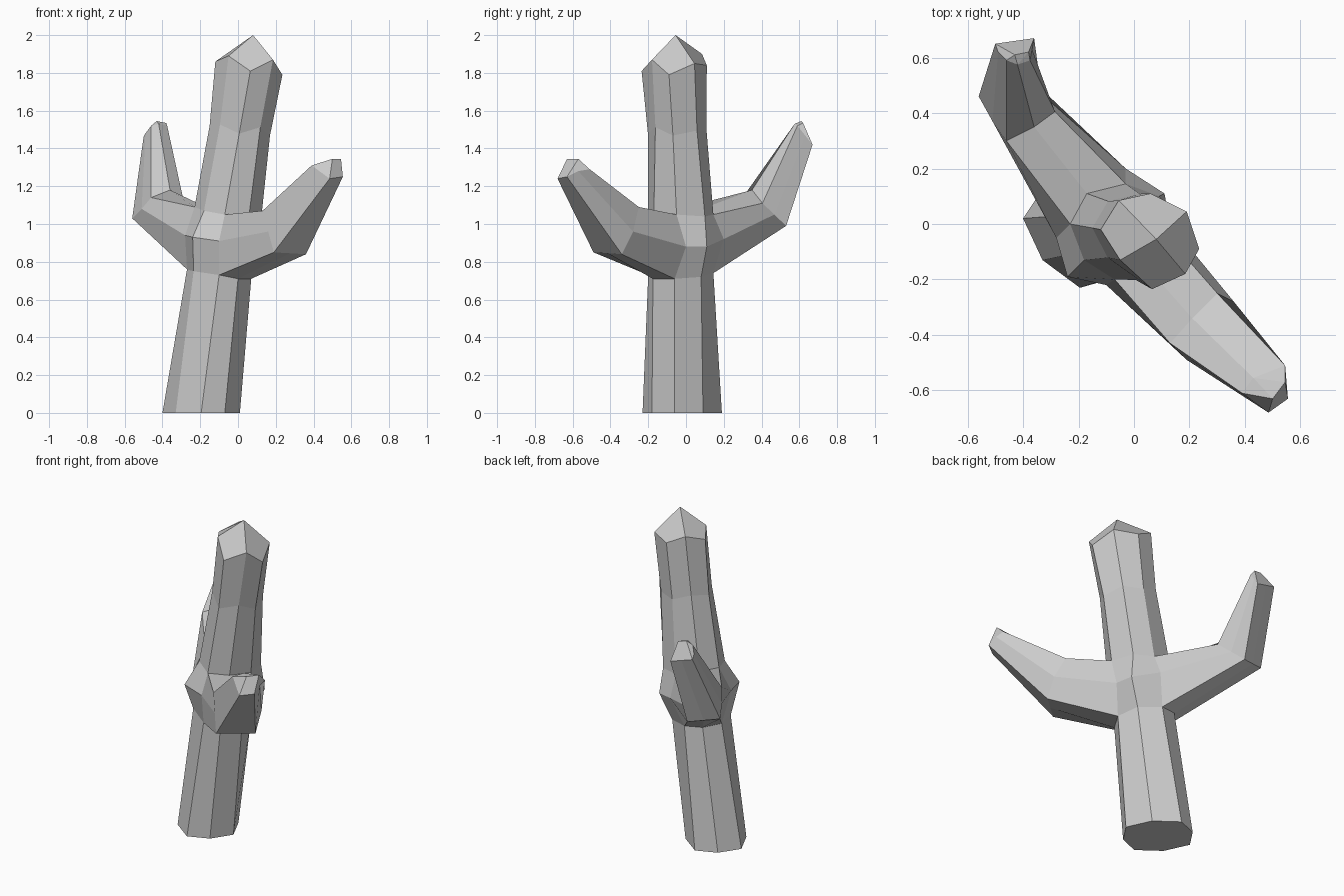
import bpy, bmesh
from mathutils import Vector as V

if "Cube" in bpy.data.objects:
    bpy.data.objects.remove(bpy.data.objects["Cube"])

bm = bmesh.new()


def ring(points):
    return [bm.verts.new(p) for p in points]


def bridge(a, b, pairs=None):
    n = len(a)
    for i in (range(n) if pairs is None else pairs):
        j = (i + 1) % n
        bm.faces.new((a[i], a[j], b[j], b[i]))


# Trunk: eight-sided rings, listed counter-clockwise from the left side
half = [(-.205, .04), (-.135, -.11), (0, -.21), (.125, -.16)]
base = ring([(-.195 + s * x, -.02 + s * y, 0) for s in (1, -1) for x, y in half])
low = ring([(-.27, .03, .76), (-.235, -.11, .75), (-.10, -.20, .73), (0, -.175, .71),
            (.07, -.06, .71), (.04, .08, .72), (-.09, .145, .74), (-.20, .12, .75)])
# Bulge at arm height; the two arm openings need no middle vertex
mid = ring([(-.28, -.05, .94), (-.24, -.19, .93), (-.10, -.22, .91),
            (.13, 0, .88), (.11, .11, .88), (-.03, .20, .92)])
mid = mid[:3] + [None] + mid[3:] + [None]
top_pts = [(-.23, 0, 1.09), (-.18, -.13, 1.07), (-.07, -.20, 1.05), (.06, -.17, 1.06),
           (.125, -.05, 1.05), (.09, .10, 1.04), (-.03, .145, 1.05), (-.17, .11, 1.09)]
cap_pts = [(-.12, -.02, 1.86), (-.05, -.13, 1.89), (.065, -.235, 1.81), (.185, -.18, 1.87),
           (.235, -.09, 1.79), (.19, .045, 1.85), (.06, .11, 1.84), (-.055, .085, 1.90)]
top, cap = ring(top_pts), ring(cap_pts)
waist_pts = [V(a).lerp(V(b), .56) for a, b in zip(top_pts, cap_pts)]
centre = sum(waist_pts, V()) / 8
waist = ring([centre + (p - centre) * .9 for p in waist_pts])

bridge(base, low)
bridge(low, mid, (0, 1, 4, 5))
bridge(mid, top, (0, 1, 4, 5))
bridge(top, waist)
bridge(waist, cap)
bm.faces.new(base)

# Faceted trunk tip
apex = bm.verts.new((.08, -.055, 2))
for i in (1, 3, 5, 7):
    bm.faces.new((apex, cap[i], cap[(i + 1) % 8], cap[(i + 2) % 8]))


def arm(i, elbow, tip, ridge):
    """Arm growing from trunk columns i..i+2; rings run along the bottom, up, back over the top."""
    j, k = (i + 1) % 8, (i + 2) % 8
    root = [low[i], low[j], low[k], mid[k], top[k], top[j], top[i], mid[i]]

    def loop(p):
        p = [V(q) for q in p]
        return ring([p[0], (p[0] + p[1]) / 2, *p[1:], (p[0] + p[5]) / 2])

    bend, end = loop(elbow), loop(tip)
    bridge(root, bend)
    bridge(bend, end)
    a, b = ring(ridge)
    for f in ((end[0], end[1], end[2], b, a), (end[2], end[3], end[4], b),
              (end[4], end[5], b), (end[5], a, b), (end[5], end[6], a),
              (end[6], end[7], end[0], a)):
        bm.faces.new(f)


# Front right arm
arm(2,
    [(.19, -.49, .85), (.36, -.34, .84), (.36, -.28, .96),
     (.30, -.25, 1.09), (.21, -.34, 1.085), (.13, -.43, 1.07)],
    [(.485, -.68, 1.24), (.555, -.63, 1.25), (.55, -.57, 1.28),
     (.545, -.51, 1.29), (.43, -.555, 1.32), (.39, -.61, 1.31)],
    [(.50, -.63, 1.345), (.545, -.57, 1.345)])

# Back left arm
arm(6,
    [(-.38, .53, .99), (-.56, .46, 1.03), (-.51, .37, 1.08),
     (-.46, .30, 1.14), (-.36, .35, 1.18), (-.285, .405, 1.11)],
    [(-.36, .67, 1.42), (-.50, .65, 1.46), (-.49, .62, 1.48),
     (-.46, .59, 1.52), (-.42, .575, 1.53), (-.375, .59, 1.52)],
    [(-.38, .62, 1.535), (-.43, .61, 1.545)])

bmesh.ops.recalc_face_normals(bm, faces=bm.faces)
mesh = bpy.data.meshes.new("cactus_trunk_and_arms")
bm.to_mesh(mesh)
bm.free()
bpy.context.collection.objects.link(bpy.data.objects.new("cactus_trunk_and_arms", mesh))
